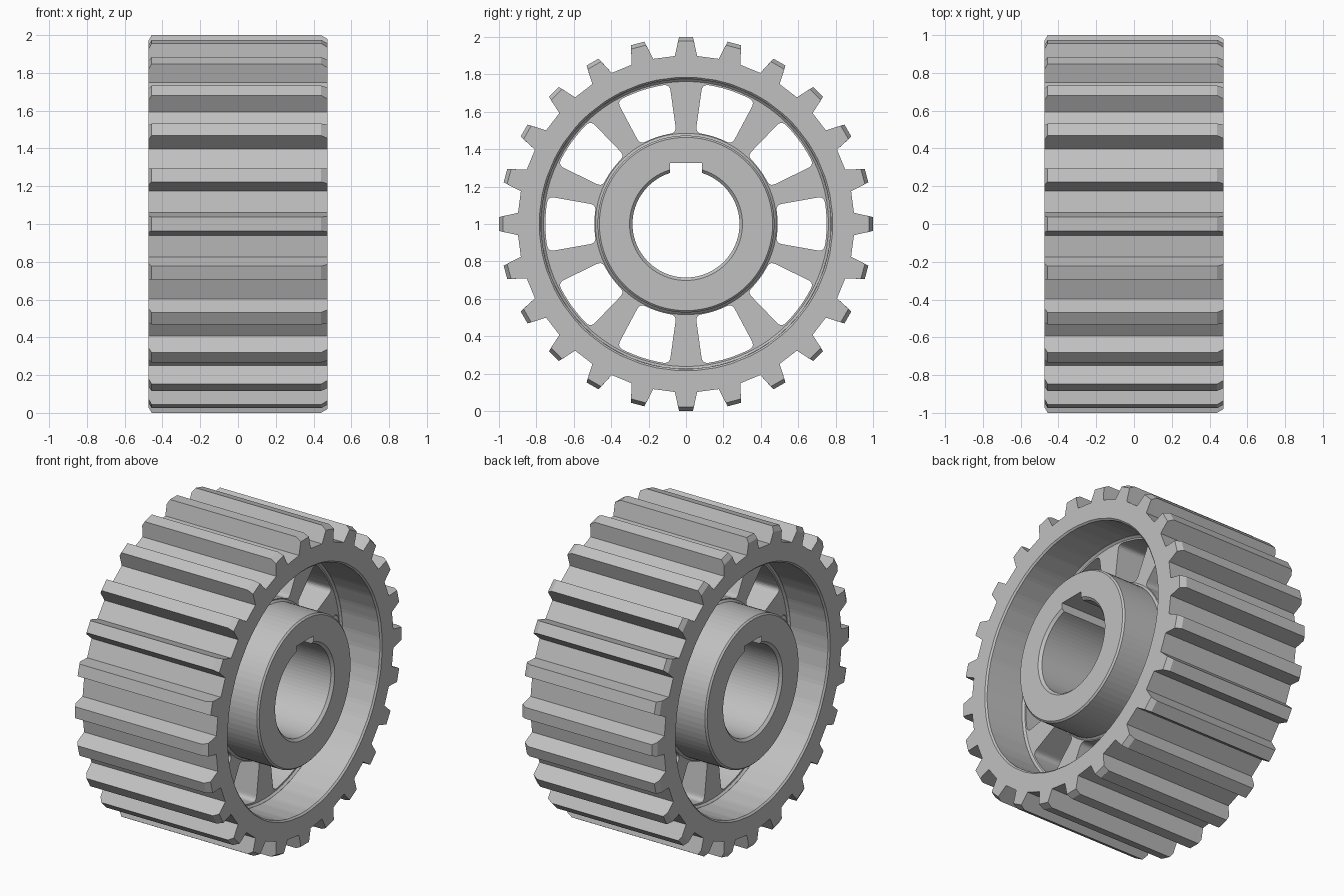
import bpy, bmesh
from math import sin, cos, pi, radians, hypot, atan2
from mathutils import Vector

if "Cube" in bpy.data.objects:
    bpy.data.objects.remove(bpy.data.objects["Cube"])

TEETH, SPOKES, SEGS = 24, 10, 80
HALF, WEB = 0.475, 0.19          # half widths of the wheel and of its web
CENTRE = Vector((0, 0, 1))       # the axle runs along x

steel = bpy.data.materials.new("plain_grey_steel")
steel.use_nodes = True
steel.diffuse_color = (0.53, 0.53, 0.53, 1)
steel.node_tree.nodes["Principled BSDF"].inputs["Base Color"].default_value = steel.diffuse_color


def polar(x, r, a):
    return CENTRE + Vector((x, r * cos(a), r * sin(a)))


def finish(bm, name):
    bmesh.ops.recalc_face_normals(bm, faces=bm.faces)
    mesh = bpy.data.meshes.new(name)
    bm.to_mesh(mesh)
    bm.free()
    mesh.materials.append(steel)
    obj = bpy.data.objects.new(name, mesh)
    bpy.context.collection.objects.link(obj)
    return obj


def loft(name, rings):
    """Join equal rings of points into a closed hollow turned body."""
    bm = bmesh.new()
    rows = [[bm.verts.new(p) for p in ring] for ring in rings]
    n = len(rows[0])
    for i, a in enumerate(rows):
        b = rows[(i + 1) % len(rows)]
        for j in range(n):
            k = (j + 1) % n
            bm.faces.new((a[j], a[k], b[k], b[j]))
    return finish(bm, name)


def circle(x, r):
    return [polar(x, r, 2 * pi * j / SEGS) for j in range(SEGS)]


def cut(obj, cutter):
    mod = obj.modifiers.new("cut", "BOOLEAN")
    mod.operation, mod.solver, mod.object = "DIFFERENCE", "EXACT", cutter
    bpy.context.view_layer.update()
    graph = bpy.context.evaluated_depsgraph_get()
    mesh = bpy.data.meshes.new_from_object(obj.evaluated_get(graph))
    obj.modifiers.clear()
    obj.data = mesh
    bpy.data.objects.remove(cutter)


# Toothed rim: tooth outline outside, round wall inside
def tooth_points(tip):
    base_r, base_a, tip_a = 0.9, 3.8, 2.1
    tip_a += (1 - tip) / (1 - base_r) * (base_a - tip_a)
    for t in range(TEETH):
        for r, a in ((base_r, -base_a), (tip, -tip_a), (tip, tip_a), (base_r, base_a)):
            yield r, radians(a + t * 360 / TEETH)


def tooth_ring(x, tip):
    return [polar(x, r, a) for r, a in tooth_points(tip)]


def wall_ring(x, r):
    return [polar(x, r, a) for _, a in tooth_points(1)]


loft("toothed_rim", [
    tooth_ring(-HALF, 0.97), tooth_ring(-HALF + 0.018, 1),
    tooth_ring(HALF - 0.035, 1), tooth_ring(HALF, 0.98),
    wall_ring(HALF, 0.785), wall_ring(HALF - 0.01, 0.775),
    wall_ring(0.01 - HALF, 0.775), wall_ring(-HALF, 0.785)])


# Hub with chamfered edges and a keyway
def mirrored(profile):
    """Repeat a right-hand profile on the left side."""
    return [circle(x, r) for x, r in profile] + [circle(-x, r) for x, r in reversed(profile)]


hub = loft("hub", mirrored([
    (HALF - 0.01, 0.473), (HALF, 0.463), (HALF, 0.302), (HALF - 0.016, 0.286)]))
bm = bmesh.new()
bmesh.ops.create_cube(bm, size=1)
bmesh.ops.scale(bm, vec=(1.2, 0.17, 0.225), verts=bm.verts)
bmesh.ops.translate(bm, vec=CENTRE + Vector((0, 0, 0.2125)), verts=bm.verts)
cut(hub, finish(bm, "keyway_cutter"))

# Web with small fillets where it meets the hub and the rim
web = loft("spoked_web", mirrored([
    (WEB + 0.012, 0.785), (WEB + 0.012, 0.774), (WEB, 0.762),
    (WEB, 0.485), (WEB + 0.012, 0.473), (WEB + 0.012, 0.46)]))


# Rounded windows between the spokes
def window_outline():
    inner, outer, a_in, a_out = 0.49, 0.752, radians(12), radians(11.3)
    arc = [i / 4 - 1 for i in range(9)]
    points = [Vector((outer * cos(a_out * t), outer * sin(a_out * t))) for t in arc]
    points += [Vector((inner * cos(a_in * t), inner * sin(a_in * t))) for t in reversed(arc)]
    corners = {0, 8, 9, 17}
    result = []
    for i, p in enumerate(points):
        if i not in corners:
            result.append(p)
            continue
        # Round each corner with a quadratic curve
        before = p + (points[i - 1] - p).normalized() * 0.034
        after = p + (points[(i + 1) % 18] - p).normalized() * 0.034
        for s in range(6):
            t = s / 5
            result.append(before * (1 - t) ** 2 + p * 2 * t * (1 - t) + after * t ** 2)
    # Keep the outline in order where a rounding passes a neighbouring arc point
    middle = Vector((0.62, 0))
    return sorted(result, key=lambda q: atan2(q.y - middle.y, q.x - middle.x))


bm = bmesh.new()
for s in range(SPOKES):
    turn = 2 * pi * s / SPOKES
    face = bm.faces.new([bm.verts.new(polar(-0.3, hypot(*q), turn + atan2(q.y, q.x)))
                         for q in window_outline()])
    sides = bmesh.ops.extrude_face_region(bm, geom=[face], use_keep_orig=True)
    bmesh.ops.translate(bm, vec=(0.6, 0, 0),
                        verts=[v for v in sides["geom"] if isinstance(v, bmesh.types.BMVert)])
cut(web, finish(bm, "window_cutter"))
